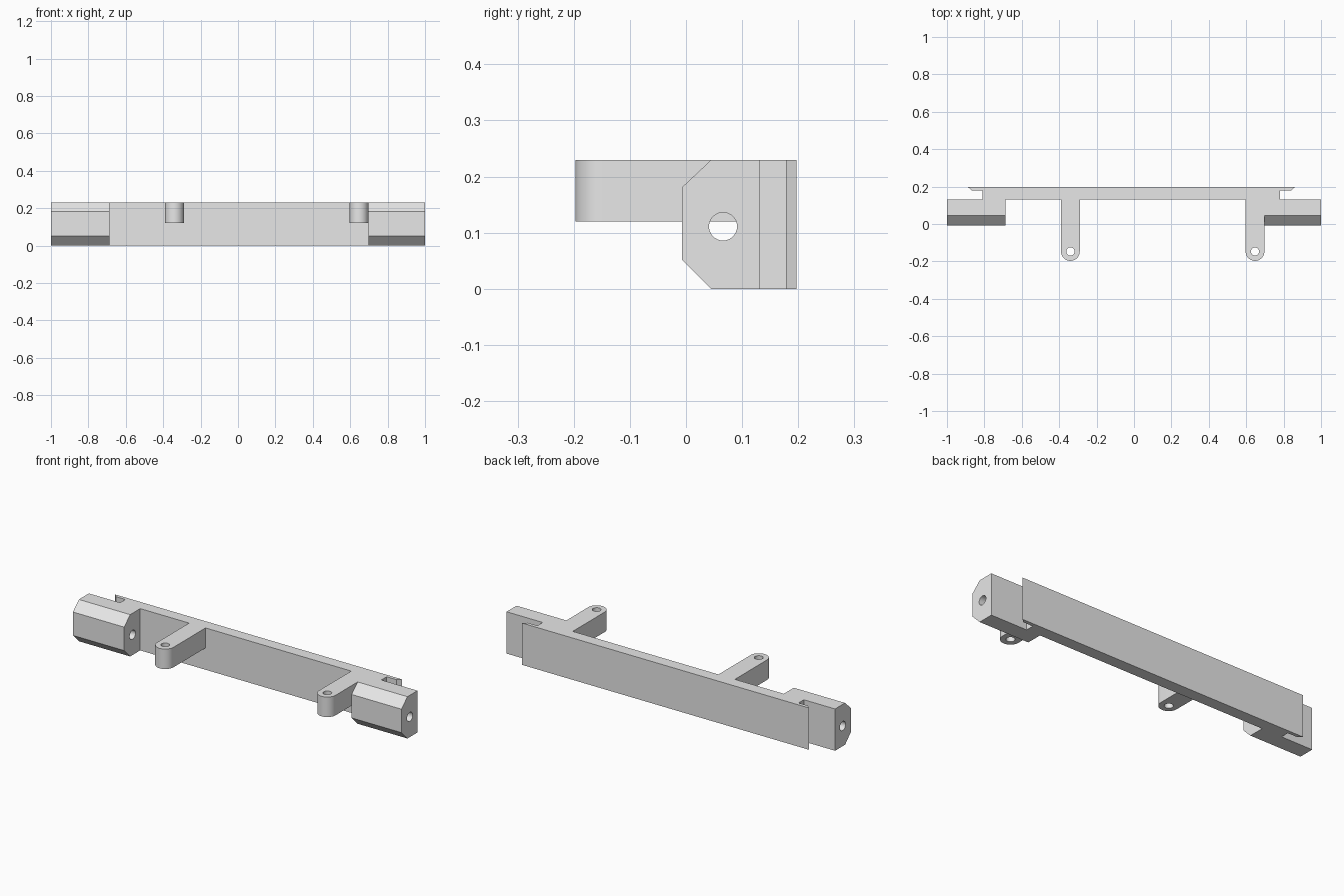
import bpy
import bmesh
from math import cos, sin, pi

default = bpy.data.objects.get("Cube")
if default:
    bpy.data.objects.remove(default, do_unlink=True)

HEIGHT = 0.23

grey = bpy.data.materials.new("light_grey")
grey.use_nodes = True
colour = (0.8, 0.8, 0.8, 1)
grey.diffuse_color = colour
grey.node_tree.nodes["Principled BSDF"].inputs["Base Color"].default_value = colour


def prism(name, profile, axis, low, high):
    """Extrude a 2D profile along X (profile is y, z) or Z (profile is x, y)."""
    bm = bmesh.new()
    place = (lambda a, b: (low, a, b)) if axis == "X" else (lambda a, b: (a, b, low))
    face = bm.faces.new([bm.verts.new(place(a, b)) for a, b in profile])
    grown = bmesh.ops.extrude_face_region(bm, geom=[face])
    step = (high - low, 0, 0) if axis == "X" else (0, 0, high - low)
    moved = [v for v in grown["geom"] if isinstance(v, bmesh.types.BMVert)]
    bmesh.ops.translate(bm, vec=step, verts=moved)
    bmesh.ops.recalc_face_normals(bm, faces=bm.faces)
    mesh = bpy.data.meshes.new(name)
    bm.to_mesh(mesh)
    bm.free()
    mesh.materials.append(grey)
    obj = bpy.data.objects.new(name, mesh)
    bpy.context.collection.objects.link(obj)
    return obj


def arc(cx, cy, radius, start, end, steps):
    angles = [start + (end - start) * i / steps for i in range(steps + 1)]
    return [(cx + radius * cos(a), cy + radius * sin(a)) for a in angles]


def drill(obj, cx, cy, radius, axis, low, high):
    """Cut a round hole through a part, then smooth its curved walls."""
    circle = arc(cx, cy, radius, 0, 2 * pi, 32)[:-1]
    cutter = prism("hole_cutter", circle, axis, low - 0.05, high + 0.05)
    cutter.hide_render = True
    mod = obj.modifiers.new("hole", "BOOLEAN")
    mod.operation = "DIFFERENCE"
    mod.solver = "EXACT"
    mod.object = cutter
    bpy.ops.object.select_all(action="DESELECT")
    obj.select_set(True)
    bpy.context.view_layer.objects.active = obj
    bpy.ops.object.modifier_apply(modifier=mod.name)
    bpy.data.objects.remove(cutter, do_unlink=True)
    bpy.ops.object.shade_smooth_by_angle(angle=pi / 6)


# Long back beam with a thin bevelled lip at each end
FRONT, LIP, BACK = 0.132, 0.178, 0.197
prism("back_beam", [
    (-0.81, FRONT), (0.78, FRONT), (0.78, LIP), (0.84, LIP), (0.86, BACK),
    (-0.887, BACK), (-0.867, LIP), (-0.81, LIP)], "Z", 0, HEIGHT)

# Chamfered end blocks, bored lengthwise
block_profile = [(-0.007, 0.052), (0.045, 0), (FRONT, 0),
                 (FRONT, HEIGHT), (0.045, HEIGHT), (-0.007, 0.181)]
for name, low, high in (("right_end_block", -1, -0.688),
                        ("left_end_block", 0.697, 1)):
    block = prism(name, block_profile, "X", low, high)
    drill(block, 0.066, 0.111, 0.025, "X", low, high)

# Forward arms with rounded tips and pivot holes
RADIUS = 0.05
TIP = RADIUS - BACK
for name, x in (("right_arm", -0.34), ("left_arm", 0.647)):
    outline = arc(x, TIP, RADIUS, pi, 2 * pi, 24)
    outline += [(x + RADIUS, FRONT), (x - RADIUS, FRONT)]
    arm = prism(name, outline, "Z", 0.12, HEIGHT)
    drill(arm, x, TIP, 0.022, "Z", 0.12, HEIGHT)
